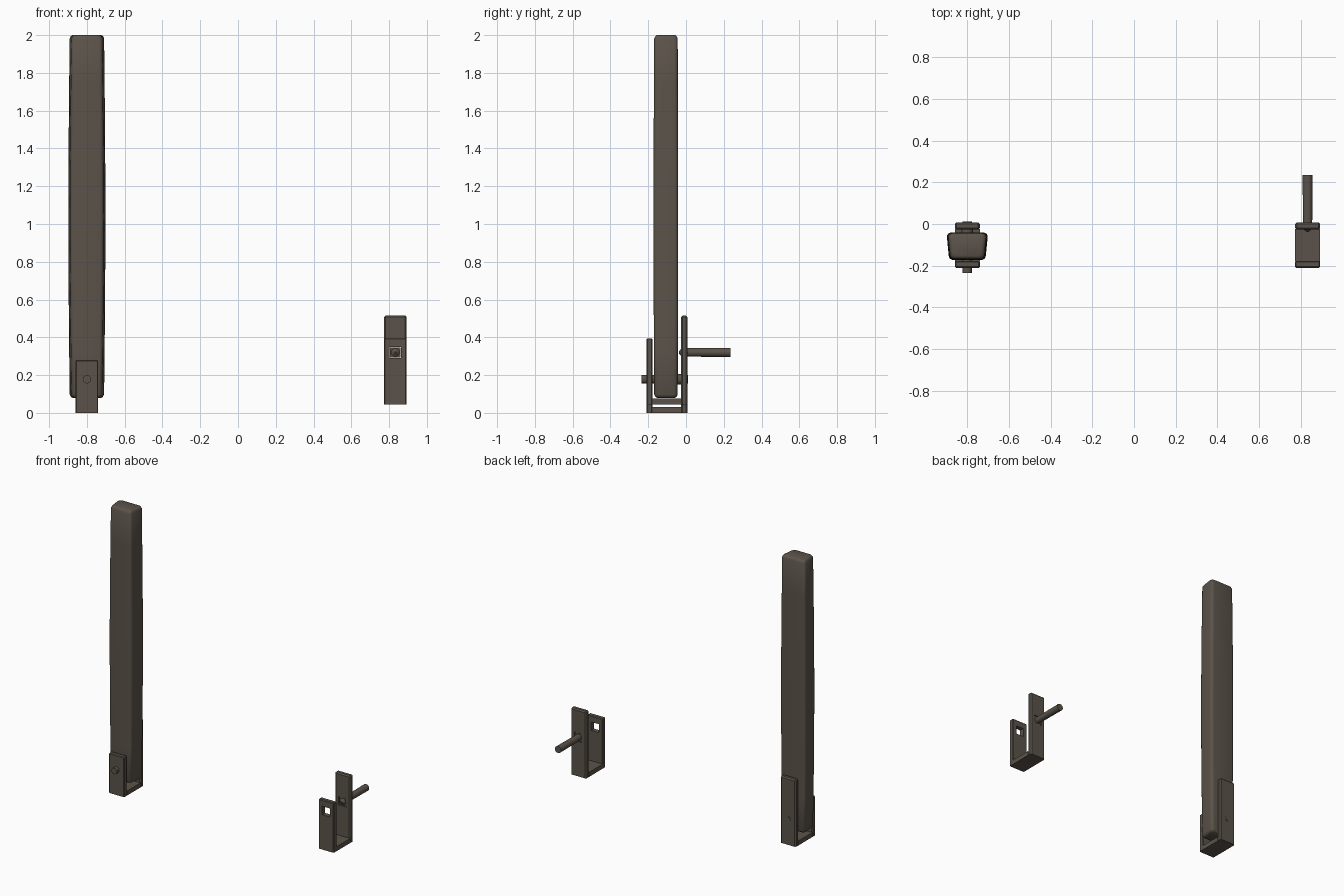
import bpy, bmesh, math
from mathutils import Matrix, Vector

if "Cube" in bpy.data.objects:
    bpy.data.objects.remove(bpy.data.objects["Cube"])

mat = bpy.data.materials.new("dark brown iron")
mat.diffuse_color = (0.105, 0.086, 0.069, 1)
mat.use_nodes = True
mat.node_tree.nodes["Principled BSDF"].inputs["Base Color"].default_value = mat.diffuse_color


def finish(bm, name, smooth=False):
    bmesh.ops.recalc_face_normals(bm, faces=bm.faces)
    me = bpy.data.meshes.new(name)
    bm.to_mesh(me)
    bm.free()
    ob = bpy.data.objects.new(name, me)
    bpy.context.collection.objects.link(ob)
    me.materials.append(mat)
    if smooth:
        bpy.ops.object.select_all(action='DESELECT')
        ob.select_set(True)
        bpy.context.view_layer.objects.active = ob
        bpy.ops.object.shade_smooth_by_angle(angle=math.radians(35))
    return ob


def box(name, x, y, z, chamfer=0.0):
    """Box from (min, max) ranges; the edges of the lower end stay sharp."""
    bm = bmesh.new()
    bmesh.ops.create_cube(bm, size=1)
    for v in bm.verts:
        v.co = Vector([r[0] + (c + 0.5) * (r[1] - r[0]) for c, r in zip(v.co, (x, y, z))])
    if chamfer:
        edges = [e for e in bm.edges if max(v.co.z for v in e.verts) > z[0] + 1e-4]
        bmesh.ops.bevel(bm, geom=edges, offset=chamfer, segments=1, affect='EDGES')
    return finish(bm, name)


def rod(name, x, z, rings, sides=16):
    """Round rod along y; rings are (y, radius)."""
    bm = bmesh.new()
    loops = [[bm.verts.new((x + r * math.cos(2 * math.pi * i / sides), y,
                            z + r * math.sin(2 * math.pi * i / sides)))
              for i in range(sides)] for y, r in rings]
    for a, b in zip(loops, loops[1:]):
        for i in range(sides):
            bm.faces.new((a[i], a[(i + 1) % sides], b[(i + 1) % sides], b[i]))
    bm.faces.new(loops[0])
    bm.faces.new(loops[-1])
    return finish(bm, name, True)


def square_hole(ob, x, z, half):
    cutter = box("cutter", (x - half, x + half), (-1, 1), (z - half, z + half))
    m = ob.modifiers.new("hole", 'BOOLEAN')
    m.object, m.operation, m.solver = cutter, 'DIFFERENCE', 'EXACT'
    bpy.ops.object.select_all(action='DESELECT')
    bpy.context.view_layer.objects.active = ob
    ob.select_set(True)
    bpy.ops.object.modifier_apply(modifier=m.name)
    bpy.data.objects.remove(cutter, do_unlink=True)


def bracket(side, cx, z0, front_top, back_top):
    x = (cx - 0.06, cx + 0.06)
    front = box(side + "_bracket_front_plate", x, (-0.21, -0.177), (z0, front_top), 0.005)
    back = box(side + "_bracket_back_plate", x, (-0.027, 0.008), (z0, back_top), 0.008)
    box(side + "_bracket_base", x, (-0.18, -0.024), (z0, z0 + 0.032))
    return front, back


# U shaped brackets
bracket("left", -0.80, 0.0, 0.28, 0.47)
front, back = bracket("right", 0.833, 0.045, 0.395, 0.515)
square_hole(front, 0.833, 0.32, 0.03)
square_hole(back, 0.833, 0.32, 0.03)

# mounting peg through the right back plate, with a square neck
box("peg_neck", (0.806, 0.860), (-0.022, 0.004), (0.293, 0.347))
rod("mounting_peg", 0.833, 0.32, [(-0.038, 0.004), (-0.024, 0.022), (0.235, 0.024)])

# pivot pin through the left bracket and the bar, with a washer behind the bar
rod("pivot_pin", -0.80, 0.178, [(-0.235, 0.022), (0.011, 0.022)])
rod("pivot_spacer", -0.80, 0.178, [(-0.046, 0.027), (-0.026, 0.027)])


# swinging bar: rounded trapezoid section, swelling slightly at mid height
def section(hw_front, hw_back, y0, y1, r, seg=4):
    pts = []
    corners = [(hw_back - r, y1 - r, 0), (-hw_back + r, y1 - r, 90),
               (-hw_front + r, y0 + r, 180), (hw_front - r, y0 + r, 270)]
    for cx, cy, a0 in corners:
        for k in range(seg + 1):
            a = math.radians(a0 + 90 * k / seg)
            pts.append((cx + r * math.cos(a), cy + r * math.sin(a)))
    return pts


bm = bmesh.new()
levels = [(0.08, 0.014), (0.085, 0.006), (0.098, 0.0)]
levels += [(0.098 + 1.884 * i / 8, 0.0) for i in range(1, 9)]
levels += [(1.995, 0.006), (2.0, 0.014)]
loops = []
for z, inset in levels:
    swell = 0.007 * math.sin(math.pi * (z - 0.08) / 1.92)
    pts = section(0.082 + swell - inset, 0.091 + swell - inset,
                  -0.168 - swell * 0.6 + inset, -0.044 + swell * 0.4 - inset, 0.02)
    loops.append([bm.verts.new((px - 0.80, py, z)) for px, py in pts])
n = len(loops[0])
for a, b in zip(loops, loops[1:]):
    for i in range(n):
        bm.faces.new((a[i], a[(i + 1) % n], b[(i + 1) % n], b[i]))
bm.faces.new(loops[0])
bm.faces.new(loops[-1])
finish(bm, "swinging_bar", True)
